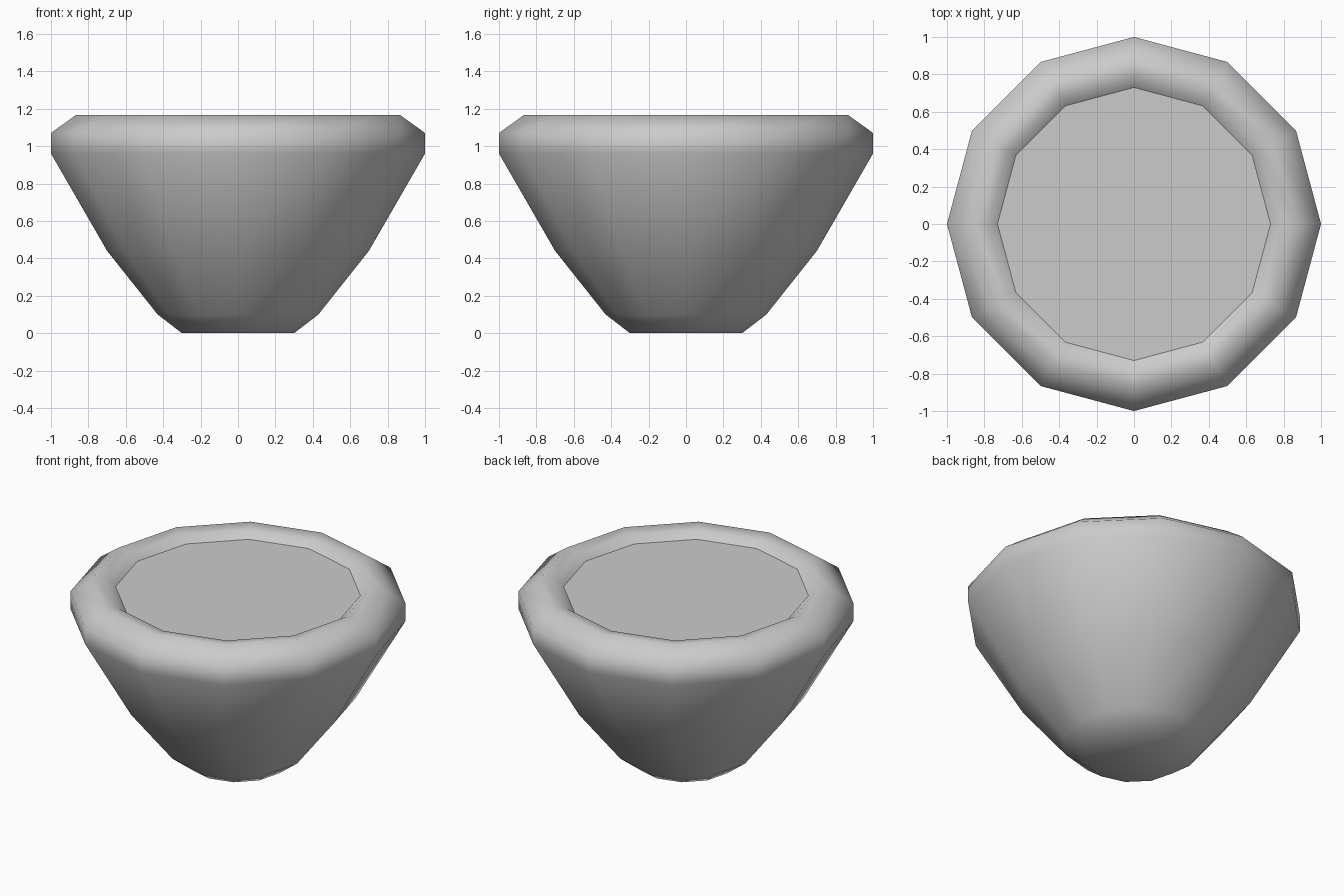
import bpy, bmesh, math

if "Cube" in bpy.data.objects:
    bpy.data.objects.remove(bpy.data.objects["Cube"])

SIDES = 12


def ring(bm, r, z):
    return [bm.verts.new((r * math.cos(2 * math.pi * i / SIDES),
                          r * math.sin(2 * math.pi * i / SIDES), z))
            for i in range(SIDES)]


def finish(bm, name, smooth):
    bmesh.ops.recalc_face_normals(bm, faces=bm.faces)
    for f in bm.faces:
        f.smooth = smooth
    me = bpy.data.meshes.new(name)
    bm.to_mesh(me)
    bm.free()
    ob = bpy.data.objects.new(name, me)
    bpy.context.collection.objects.link(ob)
    return ob


# Bowl: twelve-sided lathe from the foot, over the rim, to the inner lip
profile = [(0.30, 0), (0.43, 0.10), (0.70, 0.44), (1.0, 0.96), (1.0, 1.07),
           (0.867, 1.166), (0.78, 1.152), (0.73, 1.114)]
bm = bmesh.new()
rings = [ring(bm, r, z) for r, z in profile]
for a, b in zip(rings, rings[1:]):
    for i in range(SIDES):
        j = (i + 1) % SIDES
        bm.faces.new((a[i], a[j], b[j], b[i]))
bm.faces.new(list(reversed(rings[0])))
finish(bm, "bowl", True)

# Filling: flat disc just below the rim
bm = bmesh.new()
face = bm.faces.new(ring(bm, 0.73, 1.114))
me_ob = finish(bm, "filling", False)
if me_ob.data.polygons[0].normal.z < 0:
    me_ob.data.flip_normals()
